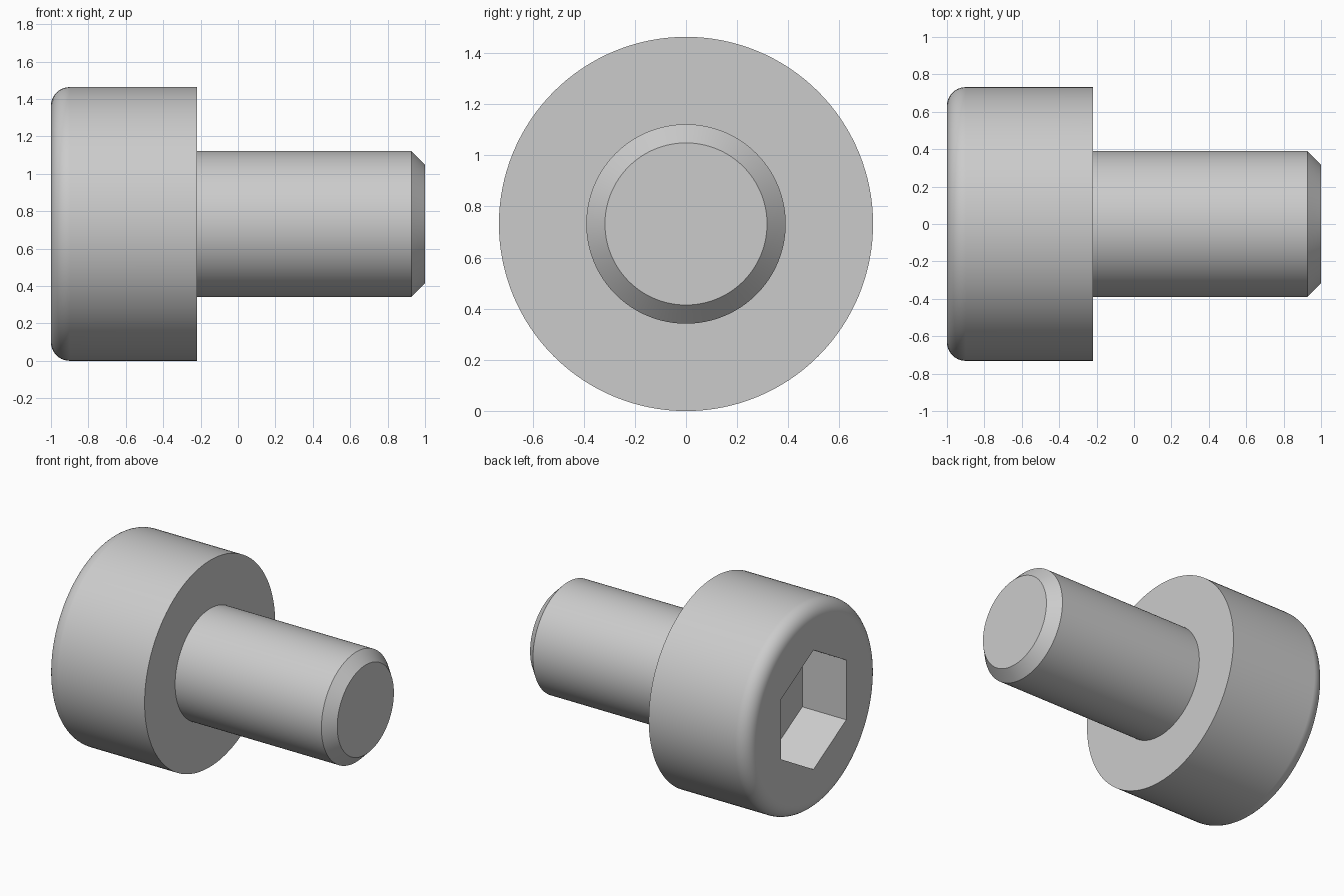
import bpy, bmesh
from math import pi, sin, cos, radians, sqrt
from mathutils import Matrix, Vector

if "Cube" in bpy.data.objects:
    bpy.data.objects.remove(bpy.data.objects["Cube"])

HEAD_R, SHAFT_R = 0.7317, 0.39
HEAD_END = -0.22            # underside of the head along x
FILLET, CHAMFER = 0.1, 0.073
HEX_FLAT, HEX_DEPTH = 0.366, 0.345
SEGMENTS = 128


def make_object(name, bm):
    bmesh.ops.recalc_face_normals(bm, faces=bm.faces)
    mesh = bpy.data.meshes.new(name)
    bm.to_mesh(mesh)
    bm.free()
    obj = bpy.data.objects.new(name, mesh)
    bpy.context.collection.objects.link(obj)
    obj.location.z = HEAD_R
    return obj


def lathe(name, profile):
    """Revolve (x, radius) points around the x axis and cap both ends."""
    bm = bmesh.new()
    rings = [[bm.verts.new((x, r * sin(2 * pi * i / SEGMENTS), r * cos(2 * pi * i / SEGMENTS)))
              for i in range(SEGMENTS)] for x, r in profile]
    for a, b in zip(rings, rings[1:]):
        for i in range(SEGMENTS):
            j = (i + 1) % SEGMENTS
            bm.faces.new((a[i], a[j], b[j], b[i]))
    bm.faces.new(rings[0])
    bm.faces.new(rings[-1])
    return make_object(name, bm)


# Screw body: rounded head rim, flat underside, shank with chamfered tip
steps = 10
profile = [(-1 + FILLET * (1 - sin(t)), HEAD_R - FILLET * (1 - cos(t)))
           for t in (pi / 2 * (1 - k / steps) for k in range(steps + 1))]
profile += [(HEAD_END, HEAD_R), (HEAD_END, SHAFT_R),
            (1 - CHAMFER, SHAFT_R), (1, SHAFT_R - CHAMFER)]
screw = lathe("cap_screw", profile)

# Hexagonal socket cutter, corners pointing up and down
bm = bmesh.new()
hex_r = HEX_FLAT * 2 / sqrt(3)
corners = [(hex_r * sin(pi / 3 * i), hex_r * cos(pi / 3 * i)) for i in range(6)]
base = bm.faces.new([bm.verts.new((-1.2, y, z)) for y, z in corners])
ext = bmesh.ops.extrude_face_region(bm, geom=[base], use_keep_orig=True)
moved = [g for g in ext["geom"] if isinstance(g, bmesh.types.BMVert)]
bmesh.ops.translate(bm, verts=moved, vec=(0.2 + HEX_DEPTH, 0, 0))
cutter = make_object("socket_cutter", bm)
cutter.hide_render = True

# Cut the socket, then discard the cutter
bpy.context.view_layer.objects.active = screw
screw.select_set(True)
cutter.select_set(False)
cut = screw.modifiers.new("socket", "BOOLEAN")
cut.operation = "DIFFERENCE"
cut.solver = "EXACT"
cut.object = cutter
bpy.ops.object.modifier_apply(modifier=cut.name)
bpy.data.objects.remove(cutter)

# Smooth round surfaces, crisp edges and clean flats
bpy.ops.object.shade_smooth_by_angle(angle=radians(30))
weighted = screw.modifiers.new("clean_normals", "WEIGHTED_NORMAL")
weighted.keep_sharp = True
